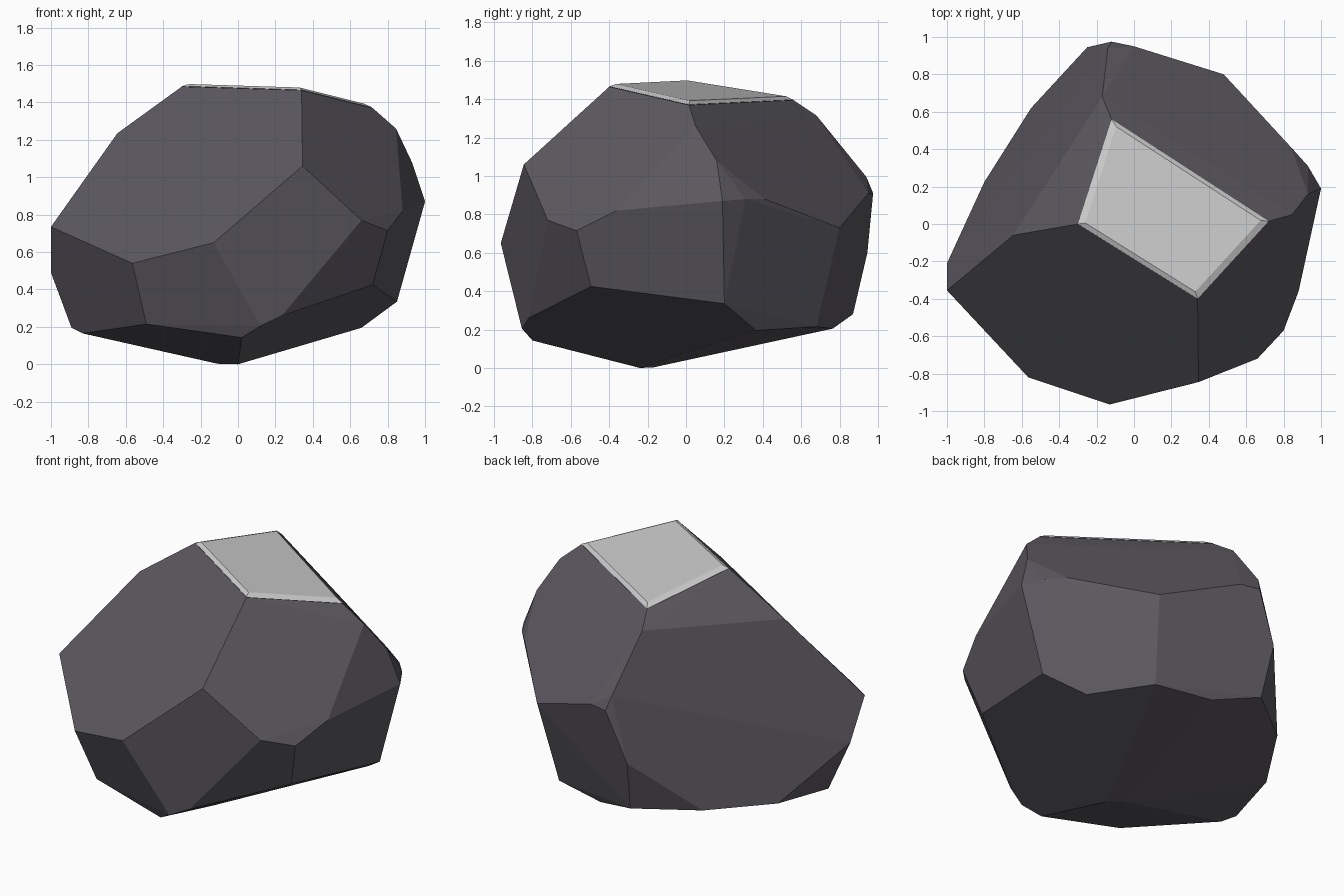
import bpy, bmesh
from mathutils import Vector

if "Cube" in bpy.data.objects:
    bpy.data.objects.remove(bpy.data.objects["Cube"])


def material(name, rgb):
    m = bpy.data.materials.new(name)
    m.diffuse_color = (*rgb, 1)
    m.use_nodes = True
    m.node_tree.nodes["Principled BSDF"].inputs["Base Color"].default_value = m.diffuse_color
    return m


def hull(name, points, mat):
    """Flat-faced convex solid around the given points."""
    bm = bmesh.new()
    for p in points:
        bm.verts.new(p)
    res = bmesh.ops.convex_hull(bm, input=bm.verts)
    junk = {g for k in ("geom_interior", "geom_unused") for g in res[k]
            if isinstance(g, bmesh.types.BMVert)}
    bmesh.ops.delete(bm, geom=list(junk), context='VERTS')
    # merge the nearly coplanar triangles into broad facets
    bmesh.ops.dissolve_limit(bm, angle_limit=0.05, verts=bm.verts, edges=bm.edges)
    bmesh.ops.recalc_face_normals(bm, faces=bm.faces)
    me = bpy.data.meshes.new(name)
    bm.to_mesh(me)
    bm.free()
    me.materials.append(mat)
    ob = bpy.data.objects.new(name, me)
    bpy.context.collection.objects.link(ob)
    return ob


stone = material("dark stone", (0.105, 0.098, 0.115))
pale = material("pale grey", (0.60, 0.60, 0.60))

# four corners of the sloping cut on top
top = [Vector(p) for p in ((-.30, 0, 1.485), (.34, -.40, 1.465),
                           (.72, .015, 1.37), (-.12, .56, 1.395))]

# shoulders and widest corners
upper = [(-.645, -.06, 1.235), (-.17, .68, 1.315), (.845, .05, 1.26), (.93, .16, 1.08),
         (1, .19, .87), (.93, .31, .88), (.84, .41, .88), (.48, .80, .73),
         (0, .95, .91), (-.12, .975, .91), (-.14, .94, .995), (.88, -.36, .82),
         (.80, -.57, .715), (.66, -.72, .77), (.345, -.845, 1.06), (-.13, -.965, .65),
         (-.565, -.82, .54), (-1, -.355, .735), (-1, -.21, .49), (-.25, .945, .60)]

# lower rim and the small resting point
lower = [(.72, -.495, .425), (.85, .20, .335), (.66, .365, .195), (.41, .68, .215),
         (.06, .765, .205), (-.22, .87, .28), (-.55, .62, .26), (-.80, .225, .22),
         (-.89, -.15, .195), (-.83, -.215, .165), (-.49, -.71, .215), (.02, -.80, .143),
         (.12, -.855, .205), (.235, -.82, .26), (-.11, -.17, .003), (0, -.24, 0)]

hull("rock", top + upper + lower, stone)

# thin bevelled plate lying on the cut
centre = sum(top, Vector()) / 4
normal = (top[2] - top[0]).cross(top[3] - top[1]).normalized()
base = [p + normal * .002 for p in top]
face = [p + (centre - p) * .08 + normal * .018 for p in top]
hull("top_plate", base + face, pale)
